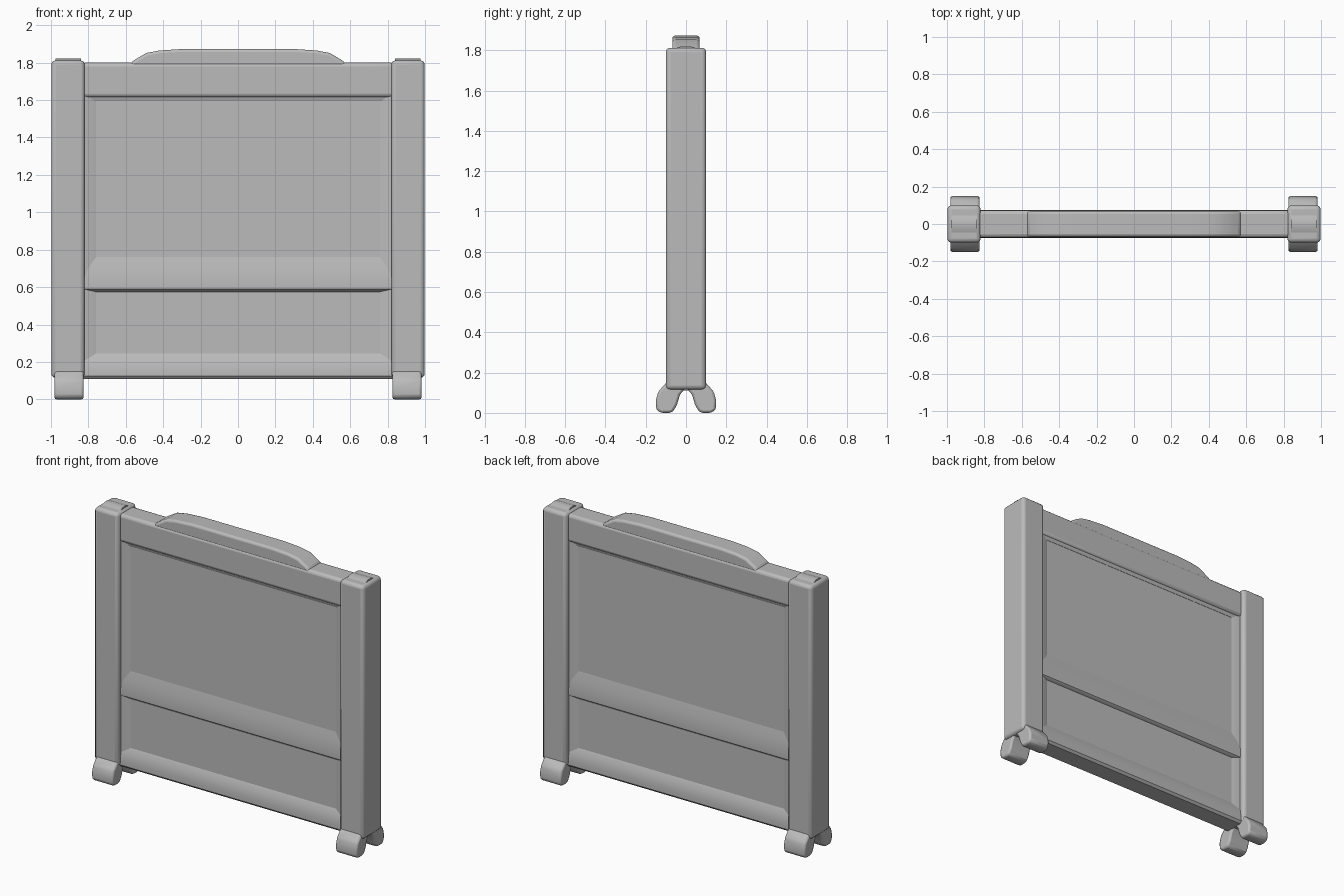
import bpy, bmesh, math
from mathutils import Vector

cube = bpy.data.objects.get("Cube")
if cube:
    bpy.data.objects.remove(cube, do_unlink=True)

grey = bpy.data.materials.new("plain grey")
grey.use_nodes = True
COLOUR = (0.5, 0.5, 0.5, 1)
grey.diffuse_color = COLOUR
grey.node_tree.nodes["Principled BSDF"].inputs["Base Color"].default_value = COLOUR


def prism(name, outline, axis, lo, hi, bevel=0.0, segments=3):
    """Extrude an outline along x (outline is y,z), y (x,z) or z (x,y)."""
    def place(p, t):
        return {"x": Vector((t, p[0], p[1])),
                "y": Vector((p[0], t, p[1])),
                "z": Vector((p[0], p[1], t))}[axis]
    bm = bmesh.new()
    face = bm.faces.new([bm.verts.new(place(p, lo)) for p in outline])
    ext = bmesh.ops.extrude_face_region(bm, geom=[face])
    verts = [v for v in ext["geom"] if isinstance(v, bmesh.types.BMVert)]
    bmesh.ops.translate(bm, verts=verts, vec=place((0, 0), hi - lo))
    bmesh.ops.recalc_face_normals(bm, faces=bm.faces)
    mesh = bpy.data.meshes.new(name)
    bm.to_mesh(mesh)
    bm.free()
    mesh.materials.append(grey)
    obj = bpy.data.objects.new(name, mesh)
    bpy.context.collection.objects.link(obj)
    if bevel:
        mod = obj.modifiers.new("rounded edges", "BEVEL")
        mod.width, mod.segments = bevel, segments
        mod.limit_method, mod.angle_limit = "ANGLE", math.radians(25)
    bpy.ops.object.select_all(action="DESELECT")
    obj.select_set(True)
    bpy.context.view_layer.objects.active = obj
    bpy.ops.object.shade_smooth_by_angle(angle=math.radians(40))
    return obj


def mirrored(points):
    """Complete a half outline by reflecting its first coordinate."""
    return points + [(-a, b) for a, b in reversed(points) if a > 0]


def box(a, b, c, d):
    return [(a, c), (b, c), (b, d), (a, d)]


# Recessed board
prism("board", box(-0.84, 0.84, 0.13, 1.78), "y", -0.05, 0.05)

# Head rail with a raised crest
prism("top_rail", mirrored([(0.84, 1.615), (0.84, 1.80), (0.57, 1.80)]),
      "y", -0.073, 0.073, 0.02)
prism("crest", mirrored([(0.6, 1.7), (0.57, 1.805), (0.49, 1.852), (0.42, 1.865), (0.3, 1.873)]),
      "y", -0.068, 0.068, 0.015)
prism("top_rail_lip", mirrored([(0.052, 1.595), (0.066, 1.63), (0.07, 1.68)]), "x", -0.83, 0.83)

# Middle rail slopes out to a crisp lower edge
prism("middle_rail", mirrored([(0.05, 0.575), (0.069, 0.59), (0.07, 0.63), (0.062, 0.7), (0.05, 0.76)]),
      "x", -0.83, 0.83)

# Bottom rail
prism("bottom_rail", mirrored([(0.06, 0.11), (0.074, 0.125), (0.074, 0.16), (0.066, 0.21), (0.05, 0.245)]),
      "x", -0.83, 0.83)

foot_half = [(0.0, 0.125), (0.03, 0.09), (0.045, 0.04), (0.065, 0.005), (0.085, 0.0),
             (0.125, 0.0), (0.147, 0.015), (0.15, 0.06), (0.138, 0.105), (0.1, 0.148),
             (0.07, 0.17), (0.0, 0.17)]

for side, label in ((1, "left"), (-1, "right")):
    # Sloping moulding between board and post
    prism(label + "_moulding", mirrored([(0.05, 0.76), (0.066, 0.815), (0.066, 0.86)]),
          "z", 0.15, 1.75).rotation_euler.z = -side * math.pi / 2

    # Square post with softened corners
    a, b = sorted((side * 0.82, side * 0.998))
    prism(label + "_post", box(a, b, -0.1, 0.1), "z", 0.115, 1.812, 0.022)

    # Splayed feet, front and back
    a, b = sorted((side * 0.825, side * 0.982))
    for end, place in ((-1, "front"), (1, "back")):
        prism(f"{label}_{place}_foot", [(end * y, z) for y, z in foot_half],
              "x", a, b, 0.012, 2)

    # Raised ridge on the post top
    a, b = sorted((side * 0.84, side * 0.975))
    prism(label + "_post_cap", mirrored([(0.05, 1.79), (0.045, 1.812), (0.015, 1.822)]), "x", a, b)
